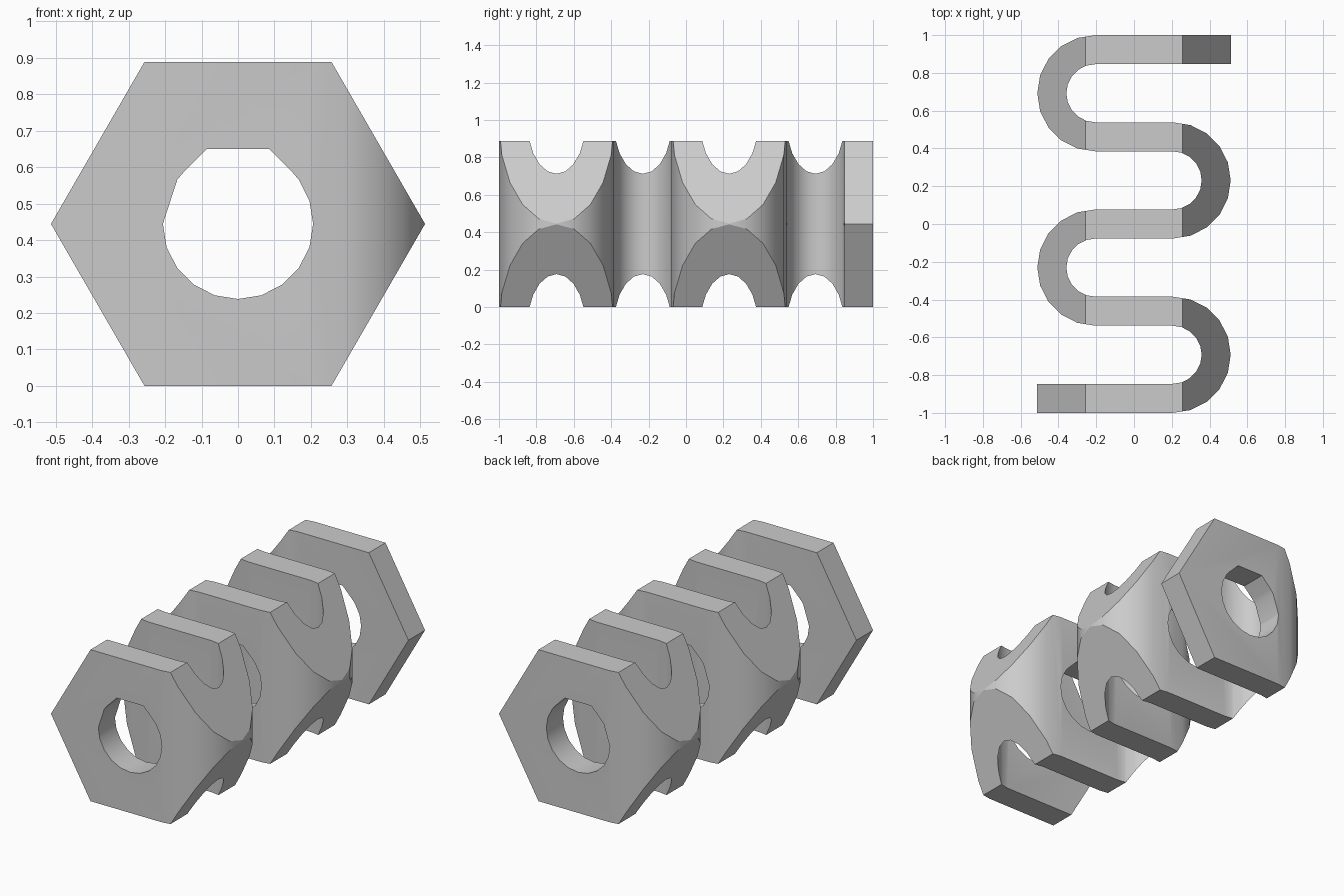
import bpy, bmesh, math
from mathutils import Vector

if "Cube" in bpy.data.objects:
    bpy.data.objects.remove(bpy.data.objects["Cube"], do_unlink=True)

HEX_R = 0.513                       # hexagon corner radius
MID_Z = HEX_R * math.sqrt(3) / 2    # height of the hexagon's centre
PITCH = 2 / (4 + 1 / 3)             # spacing of the plates
HALF = PITCH / 6                    # half the ribbon thickness
BEND_X = HEX_R - PITCH / 2 - HALF - 0.001
HOLE_R = 0.206


def prism(name, points, direction):
    """Extrude a flat closed outline along a direction."""
    bm = bmesh.new()
    face = bm.faces.new([bm.verts.new(p) for p in points])
    ext = bmesh.ops.extrude_face_region(bm, geom=[face])
    moved = [g for g in ext["geom"] if isinstance(g, bmesh.types.BMVert)]
    bmesh.ops.translate(bm, verts=moved, vec=direction)
    bmesh.ops.recalc_face_normals(bm, faces=bm.faces)
    mesh = bpy.data.meshes.new(name)
    bm.to_mesh(mesh)
    bm.free()
    obj = bpy.data.objects.new(name, mesh)
    bpy.context.collection.objects.link(obj)
    return obj


def ribbon_side(sign):
    """One side of the winding ribbon, offset by half its thickness."""
    y = -2 * PITCH
    pts = [(-0.7, y - sign * HALF)]
    for i in range(4):
        turn = 1 if i % 2 == 0 else -1
        radius = PITCH / 2 + sign * turn * HALF
        for k in range(11):
            a = math.radians(-90 + 18 * k)
            pts.append((turn * (BEND_X + radius * math.cos(a)),
                        y + PITCH / 2 + radius * math.sin(a)))
        y += PITCH
    pts.append((0.7, y - sign * HALF))
    return pts


# Winding ribbon, pulled upward taller than needed
outline = ribbon_side(1) + ribbon_side(-1)[::-1]
spring = prism("hexagonal_spring", [(x, y, -0.2) for x, y in outline],
               Vector((0, 0, 1.4)))

# Hexagonal envelope
hexagon = [(HEX_R * math.cos(math.radians(60 * k)), -1.2,
            MID_Z + HEX_R * math.sin(math.radians(60 * k))) for k in range(6)]
envelope = prism("hexagon_cutter", hexagon, Vector((0, 2.4, 0)))

# Round bore with sloped shoulders and a flat roof
angles = [45, 36] + [18 - 18 * k for k in range(12)] + [-216, -225]
bore = [(HOLE_R * math.cos(math.radians(a)), -1.3,
         MID_Z + HOLE_R * math.sin(math.radians(a))) for a in angles]
flat = HOLE_R * (math.sqrt(2) - 1)
bore += [(-flat, -1.3, MID_Z + HOLE_R), (flat, -1.3, MID_Z + HOLE_R)]
hole = prism("bore_cutter", bore, Vector((0, 2.6, 0)))

# Cut the ribbon to shape
bpy.context.view_layer.objects.active = spring
spring.select_set(True)
for cutter, operation in ((envelope, "INTERSECT"), (hole, "DIFFERENCE")):
    mod = spring.modifiers.new(operation.lower(), "BOOLEAN")
    mod.operation = operation
    mod.solver = "EXACT"
    mod.object = cutter
    bpy.ops.object.modifier_apply(modifier=mod.name)
    bpy.data.objects.remove(cutter, do_unlink=True)

# Plain grey plastic
grey = bpy.data.materials.new("grey")
grey.use_nodes = True
colour = (0.6, 0.6, 0.6, 1)
grey.diffuse_color = colour
grey.node_tree.nodes["Principled BSDF"].inputs["Base Color"].default_value = colour
spring.data.materials.clear()
spring.data.materials.append(grey)
bpy.ops.object.shade_smooth_by_angle(angle=math.radians(30))
